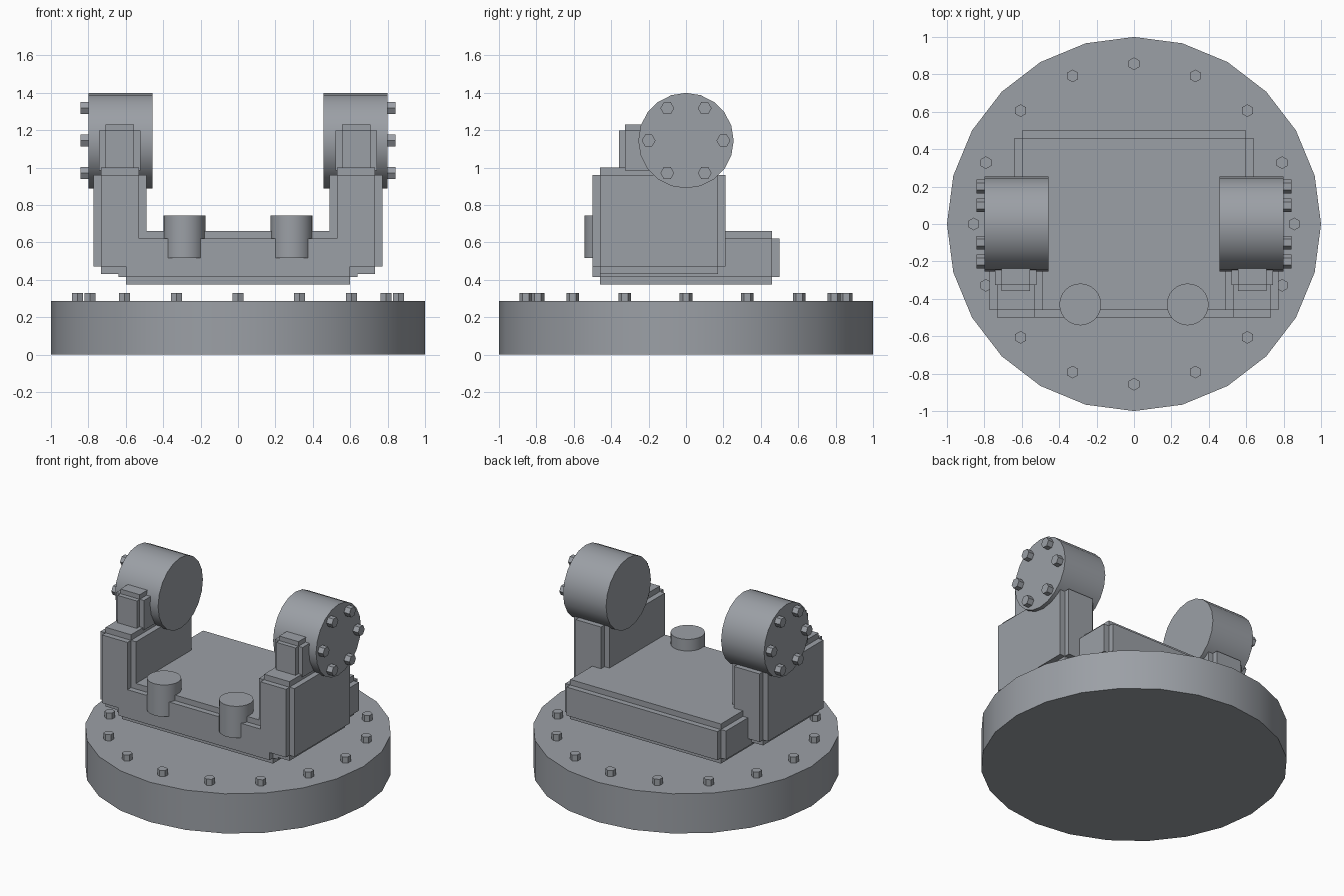
import bpy
import math

if "Cube" in bpy.data.objects:
    bpy.data.objects.remove(bpy.data.objects["Cube"])

X_AXIS = (0, math.pi / 2, 0)

# Blue-grey metal shared by every part
metal = bpy.data.materials.new("blue_grey_metal")
metal.diffuse_color = (0.33, 0.35, 0.38, 1)
metal.use_nodes = True
metal.node_tree.nodes["Principled BSDF"].inputs["Base Color"].default_value = metal.diffuse_color


def cylinder(name, radius, depth, center, sides=24, rot=(0, 0, 0)):
    bpy.ops.mesh.primitive_cylinder_add(vertices=sides, radius=radius, depth=depth,
                                        location=center, rotation=rot)
    ob = bpy.context.object
    ob.name = name
    ob.data.materials.append(metal)
    if sides > 6:
        bpy.ops.object.shade_smooth_by_angle(angle=math.radians(30))


def stepped_block(name, lo, hi, inset):
    """Block with notched edges: three slabs, each full size along one axis only."""
    center = [(a + b) / 2 for a, b in zip(lo, hi)]
    size = [b - a for a, b in zip(lo, hi)]
    for axis, label in enumerate(("side", "depth", "height")):
        bpy.ops.mesh.primitive_cube_add(size=1, location=center)
        ob = bpy.context.object
        ob.name = f"{name}_{label}_slab"
        ob.scale = [s if i == axis else s - 2 * inset for i, s in enumerate(size)]
        ob.data.materials.append(metal)


# Round base with a ring of hex bolts
cylinder("base_disc", 1.0, 0.286, (0, 0, 0.143))
for i in range(16):
    a = math.tau * i / 16
    cylinder("base_bolt", 0.034, 0.05,
             (0.857 * math.cos(a), 0.857 * math.sin(a), 0.305), 6)

# Central deck floating just above the base
stepped_block("deck", (-0.64, -0.5, 0.375), (0.64, 0.5, 0.66), 0.04)

for side, s in (("left", -1), ("right", 1)):
    def block(name, x0, x1, y0, y1, z0, z1, inset):
        xs = sorted((s * x0, s * x1))
        stepped_block(f"{side}_{name}", (xs[0], y0, z0), (xs[1], y1, z1), inset)

    # Side pillar and the small bracket on top of it
    block("pillar", 0.49, 0.772, -0.5, 0.21, 0.43, 1.0, 0.04)
    block("bracket", 0.522, 0.742, -0.358, 0.1, 0.95, 1.23, 0.033)

    # Pivot drum with bolts on its outer face
    cylinder(f"{side}_drum", 0.255, 0.342, (s * 0.629, 0, 1.144), 20, X_AXIS)
    for i in range(6):
        a = math.tau * i / 6
        cylinder(f"{side}_drum_bolt", 0.037, 0.06,
                 (s * 0.813, 0.2 * math.cos(a), 1.144 + 0.2 * math.sin(a)),
                 6, X_AXIS)

    # Front peg
    cylinder(f"{side}_peg", 0.112, 0.228, (s * 0.287, -0.43, 0.63))
